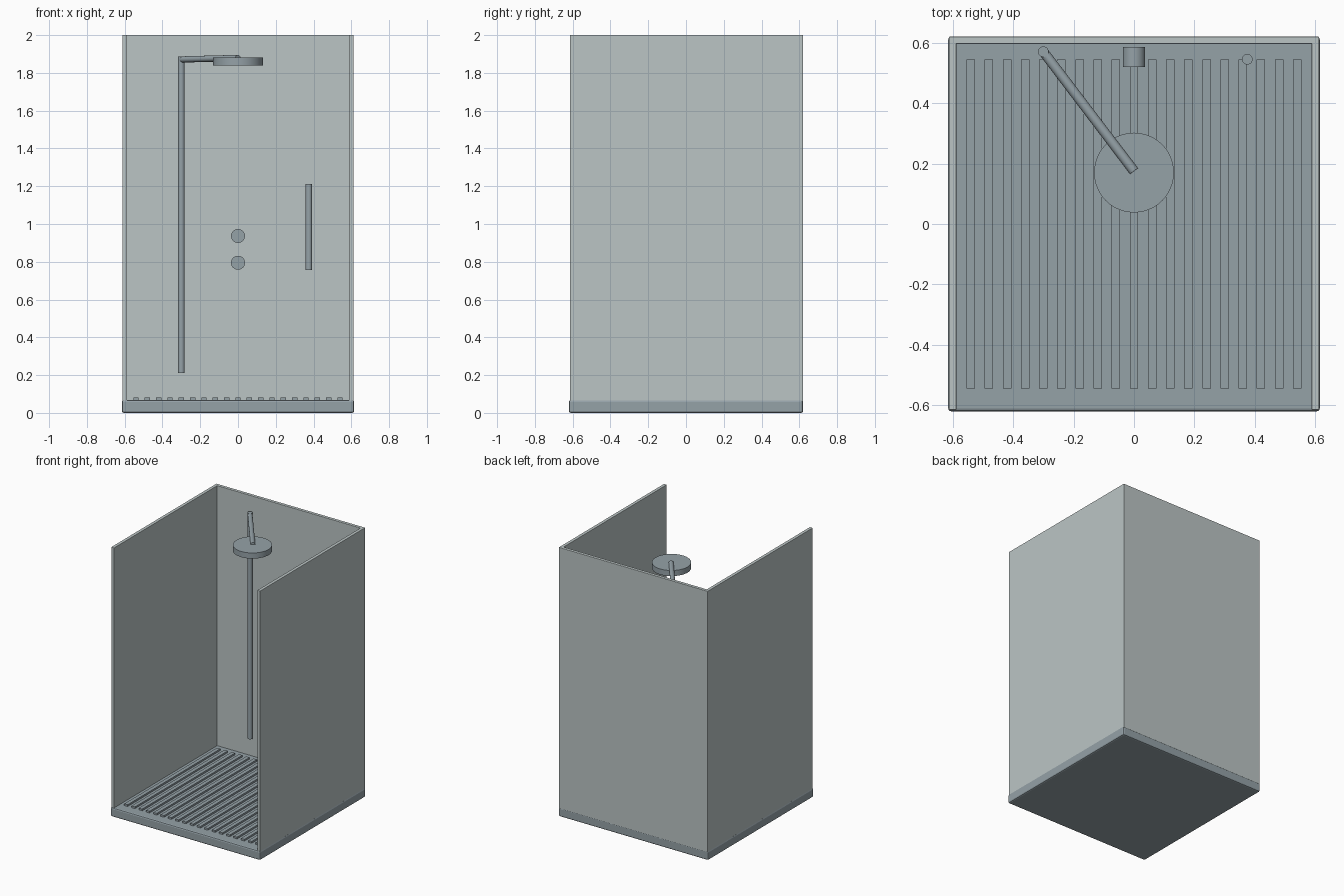
import bpy, math
from mathutils import Vector

if "Cube" in bpy.data.objects:
    bpy.data.objects.remove(bpy.data.objects["Cube"])


def material(name, color):
    m = bpy.data.materials.new(name)
    m.diffuse_color = (*color, 1)
    m.use_nodes = True
    m.node_tree.nodes["Principled BSDF"].inputs["Base Color"].default_value = m.diffuse_color
    return m


PANEL = material("pale grey panel", (0.50, 0.56, 0.56))
METAL = material("blue grey metal", (0.30, 0.36, 0.39))


def box(name, lo, hi, mat, bevel=0.0):
    lo, hi = Vector(lo), Vector(hi)
    bpy.ops.mesh.primitive_cube_add(size=1, location=(lo + hi) / 2)
    o = bpy.context.object
    o.name = name
    o.scale = hi - lo
    bpy.ops.object.transform_apply(location=False, rotation=False, scale=True)
    o.data.materials.append(mat)
    if bevel:
        b = o.modifiers.new("bevel", "BEVEL")
        b.width = bevel
        b.segments = 2
    return o


def rod(name, a, b, radius, mat, sides=32):
    a, b = Vector(a), Vector(b)
    bpy.ops.mesh.primitive_cylinder_add(vertices=sides, radius=radius,
                                        depth=(b - a).length, location=(a + b) / 2)
    o = bpy.context.object
    o.name = name
    o.rotation_euler = (b - a).to_track_quat('Z', 'Y').to_euler()
    o.data.materials.append(mat)
    bpy.ops.object.shade_smooth_by_angle(angle=math.radians(40))
    return o


# Tray with softened edges
box("shower_tray", (-0.615, -0.62, 0), (0.615, 0.62, 0.068), METAL, 0.01)

# Three wall panels
box("back_wall", (-0.612, 0.596, 0.06), (0.612, 0.62, 2), PANEL, 0.002)
for side, s in (("left", -1), ("right", 1)):
    x = sorted((s * 0.588, s * 0.612))
    box(side + "_wall", (x[0], -0.615, 0.06), (x[1], 0.61, 2), PANEL, 0.002)

# Raised floor slats
for i in range(19):
    x = -0.54 + i * 0.06
    box(f"floor_slat_{i + 1}", (x - 0.014, -0.545, 0.06), (x + 0.014, 0.545, 0.081), METAL)

# Riser pipe, angled arm and rain head
rod("riser_pipe", (-0.3, 0.57, 0.21), (-0.3, 0.57, 1.888), 0.0175, METAL, 24)
rod("shower_arm", (-0.3, 0.57, 1.871), (0, 0.175, 1.879), 0.0165, METAL, 24)
rod("shower_head", (0, 0.17, 1.839), (0, 0.17, 1.881), 0.132, METAL, 48)

# Tap knobs
for i, z in enumerate((0.795, 0.937)):
    rod(f"tap_knob_{i + 1}", (0, 0.52, z), (0, 0.586, z), 0.037, METAL)

# Grab bar
rod("grab_bar", (0.375, 0.545, 0.757), (0.375, 0.545, 1.213), 0.0175, METAL, 24)
